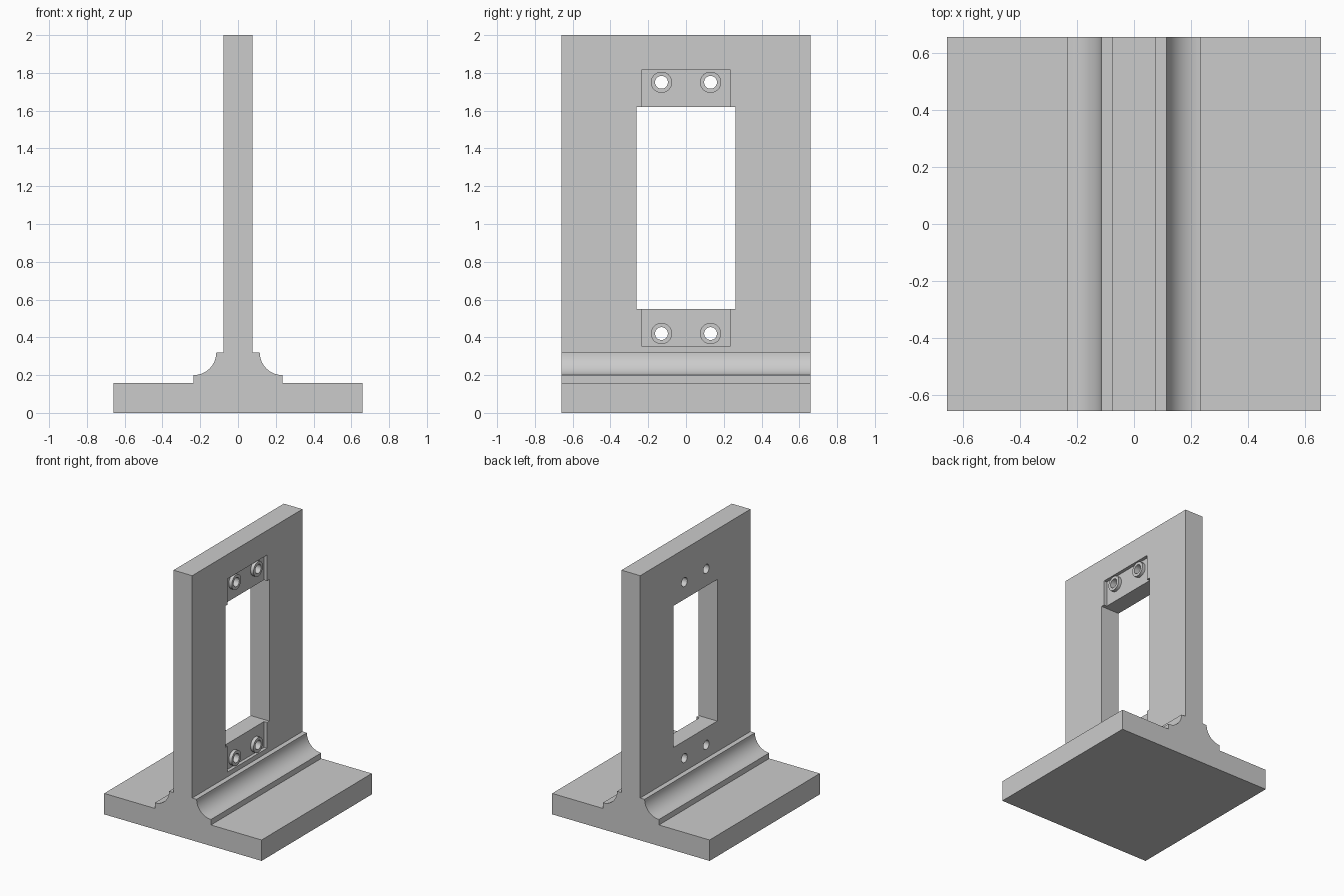
import bpy, bmesh
from math import cos, sin, pi, radians

cube = bpy.data.objects.get("Cube")
if cube:
    bpy.data.objects.remove(cube, do_unlink=True)

HALF = 0.658          # half width of the square base
WALL = 0.078          # half thickness of the upright wall
POCKET_DEPTH = 0.025
HOLE_R, BOSS_R = 0.034, 0.056
HOLES = [(y, z) for y in (-0.13, 0.13) for z in (0.42, 1.75)]

grey = bpy.data.materials.new("plain grey")
grey.use_nodes = True
colour = (0.6, 0.6, 0.6, 1)
grey.diffuse_color = colour
grey.node_tree.nodes["Principled BSDF"].inputs["Base Color"].default_value = colour


def make_object(name, bm):
    bmesh.ops.recalc_face_normals(bm, faces=bm.faces)
    mesh = bpy.data.meshes.new(name)
    bm.to_mesh(mesh)
    bm.free()
    mesh.materials.append(grey)
    obj = bpy.data.objects.new(name, mesh)
    bpy.context.collection.objects.link(obj)
    return obj


def activate(obj):
    bpy.ops.object.select_all(action='DESELECT')
    obj.select_set(True)
    bpy.context.view_layer.objects.active = obj


def box(name, x0, x1, y, z0, z1):
    bm = bmesh.new()
    bmesh.ops.create_cube(bm, size=1)
    for v in bm.verts:
        v.co = (x1 if v.co.x > 0 else x0, y if v.co.y > 0 else -y, z1 if v.co.z > 0 else z0)
    return make_object(name, bm)


def ring(r, x, y, z, count=32):
    return [(x, y + r * cos(2 * pi * i / count), z + r * sin(2 * pi * i / count))
            for i in range(count)]


def loft(name, rings, closed):
    # Joins rings in sequence: closed gives a tube wall, open gives a capped solid
    bm = bmesh.new()
    loops = [[bm.verts.new(p) for p in r] for r in rings]
    pairs = list(zip(loops, loops[1:]))
    if closed:
        pairs.append((loops[-1], loops[0]))
    else:
        bm.faces.new(loops[0])
        bm.faces.new(loops[-1])
    n = len(loops[0])
    for a, b in pairs:
        for i in range(n):
            j = (i + 1) % n
            bm.faces.new((a[i], a[j], b[j], b[i]))
    return make_object(name, bm)


def cut(target, cutter):
    cutter.hide_render = True
    mod = target.modifiers.new("cut", 'BOOLEAN')
    mod.operation = 'DIFFERENCE'
    mod.solver = 'EXACT'
    mod.object = cutter
    activate(target)
    bpy.ops.object.modifier_apply(modifier=mod.name)
    bpy.data.objects.remove(cutter, do_unlink=True)


# Stand: base, coved step and upright wall as one mirrored profile
cove = [(0.235 + 0.12 * cos(a), 0.32 + 0.12 * sin(a))
        for a in (-pi / 2 - pi / 2 * i / 16 for i in range(17))]
side = [(HALF, 0), (HALF, 0.158), (0.235, 0.158), *cove, (WALL, 0.32), (WALL, 2)]
outline = side + [(-x, z) for x, z in reversed(side)]
stand = loft("stand", [[(x, y, z) for x, z in outline] for y in (-HALF, HALF)], False)

# Window, recessed mounting pocket and screw holes
cut(stand, box("window_cutter", -0.2, 0.2, 0.262, 0.55, 1.62))
cut(stand, box("pocket_cutter", WALL - POCKET_DEPTH, 0.2, 0.235, 0.355, 1.815))
for y, z in HOLES:
    cut(stand, loft("hole_cutter", [ring(HOLE_R, x, y, z) for x in (-0.2, 0.2)], False))

# Raised collars around the holes, level with the wall face
collars = []
for i, (y, z) in enumerate(HOLES):
    back = WALL - POCKET_DEPTH
    collars.append(loft(f"hole_collar_{i + 1}", [
        ring(HOLE_R, back, y, z), ring(BOSS_R, back, y, z),
        ring(BOSS_R, WALL, y, z), ring(HOLE_R, WALL, y, z)], True))

for obj in [stand, *collars]:
    activate(obj)
    bpy.ops.object.shade_smooth_by_angle(angle=radians(30))
